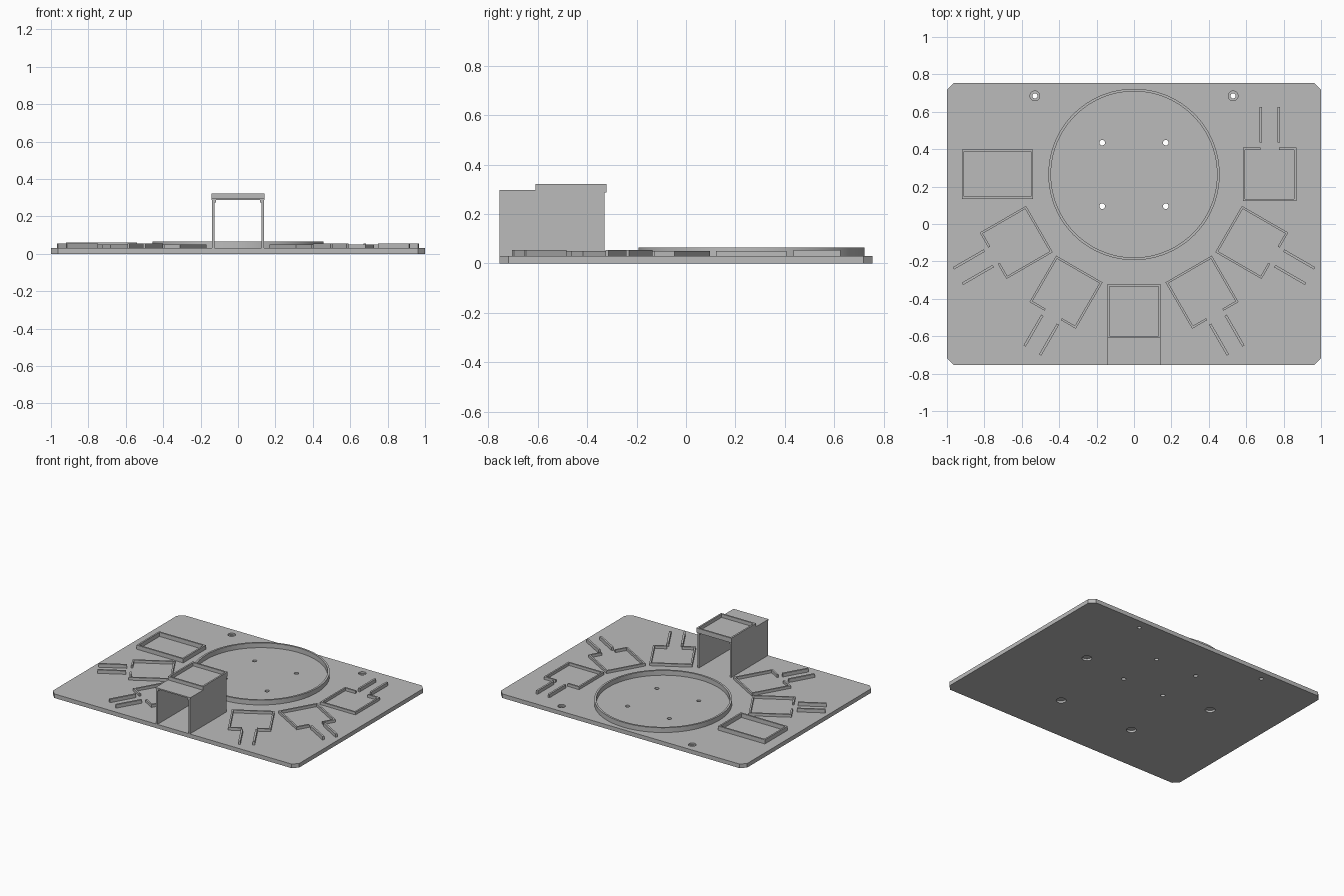
import bpy, bmesh
from math import radians, pi, sin, cos
from mathutils import Matrix, Vector

cube = bpy.data.objects.get("Cube")
if cube:
    bpy.data.objects.remove(cube, do_unlink=True)

grey = bpy.data.materials.new("light grey plastic")
grey.use_nodes = True
grey.diffuse_color = (0.5, 0.5, 0.5, 1)
grey.node_tree.nodes["Principled BSDF"].inputs["Base Color"].default_value = (0.5, 0.5, 0.5, 1)

PLATE_TOP = 0.03
DIAL_Y = 0.265      # centre of the round tray
ORBIT = 0.727       # distance from the tray centre to each bay


def make_object(name, bm):
    bmesh.ops.recalc_face_normals(bm, faces=bm.faces)
    mesh = bpy.data.meshes.new(name)
    bm.to_mesh(mesh)
    bm.free()
    mesh.materials.append(grey)
    ob = bpy.data.objects.new(name, mesh)
    bpy.context.collection.objects.link(ob)
    return ob


def add_box(bm, x0, x1, y0, y1, z0, z1):
    size = Matrix.Diagonal((x1 - x0, y1 - y0, z1 - z0, 1))
    mid = Matrix.Translation(((x0 + x1) / 2, (y0 + y1) / 2, (z0 + z1) / 2))
    bmesh.ops.create_cube(bm, size=1, matrix=mid @ size)


def add_frame(bm, hx, hy, t, z0, z1):
    """Closed rectangular rim centred on the origin."""
    for s in (-1, 1):
        add_box(bm, *sorted((s * hx, s * (hx - t))), -hy, hy, z0, z1)
        add_box(bm, -hx + t, hx - t, *sorted((s * hy, s * (hy - t))), z0, z1)


def add_cylinder(bm, x, y, r, z0, z1):
    bmesh.ops.create_cone(bm, cap_ends=True, segments=32, radius1=r, radius2=r, depth=z1 - z0,
                          matrix=Matrix.Translation((x, y, (z0 + z1) / 2)))


def cut(target, name, holes):
    bm = bmesh.new()
    for hole in holes:
        add_cylinder(bm, *hole)
    cutter = make_object(name, bm)
    cutter.hide_render = True
    mod = target.modifiers.new(name, 'BOOLEAN')
    mod.operation, mod.solver, mod.object = 'DIFFERENCE', 'EXACT', cutter
    bpy.context.view_layer.objects.active = target
    bpy.ops.object.modifier_apply(modifier=name)
    bpy.data.objects.remove(cutter, do_unlink=True)


# Base plate with chamfered corners
bm = bmesh.new()
add_box(bm, -1, 1, -0.755, 0.755, 0, PLATE_TOP)
upright = [e for e in bm.edges if abs(e.verts[0].co.z - e.verts[1].co.z) > 0.01]
bmesh.ops.bevel(bm, geom=upright, offset=0.037, segments=1, affect='EDGES')
plate = make_object("base_plate", bm)

# Through holes, counterbores and blind foot sockets
through = [(sx * 0.17, DIAL_Y + sy * 0.17, 0.015, -0.1, 0.1) for sx in (-1, 1) for sy in (-1, 1)]
through += [(s * 0.53, 0.685, 0.014, -0.1, 0.1) for s in (-1, 1)]
cut(plate, "through_holes", through)
cut(plate, "counterbores", [(s * 0.53, 0.685, 0.026, 0.018, 0.1) for s in (-1, 1)])
cut(plate, "foot_sockets", [(s * x, y, 0.033, -0.1, 0.015)
                            for s in (-1, 1) for x, y in ((0.535, 0.15), (0.305, -0.39))])

# Round tray rim
bm = bmesh.new()
SEG = 96
rings = []
for i in range(SEG):
    a = 2 * pi * i / SEG
    rings.append([bm.verts.new((r * cos(a), DIAL_Y + r * sin(a), z))
                  for r, z in ((0.458, 0.03), (0.458, 0.065), (0.444, 0.065), (0.444, 0.03))])
for i, ring in enumerate(rings):
    after = rings[(i + 1) % SEG]
    for k in range(4):
        n = (k + 1) % 4
        bm.faces.new((ring[k], after[k], after[n], ring[n]))
rim = make_object("round_tray_rim", bm)
bpy.context.view_layer.objects.active = rim
rim.select_set(True)
bpy.ops.object.shade_smooth_by_angle(angle=radians(30))
rim.select_set(False)

# Rectangular holder on the right side
bm = bmesh.new()
add_frame(bm, 0.19, 0.132, 0.012, PLATE_TOP, 0.06)
holder = make_object("rectangular_holder", bm)
holder.location = (-0.73, 0.267, 0)


def sensor_bay(name, centre, turn):
    """Square bay opening towards local -y, with two guide rails beyond it."""
    h, t, top = 0.143, 0.012, 0.05
    bm = bmesh.new()
    add_box(bm, -h, h, h - t, h, PLATE_TOP, top)
    for s in (-1, 1):
        add_box(bm, *sorted((s * h, s * (h - t))), -h, h - t, PLATE_TOP, top)
        add_box(bm, *sorted((s * 0.05, s * (h - t))), -h, -h + t, PLATE_TOP, top)
        add_box(bm, *sorted((s * 0.041, s * 0.055)), -0.36, -0.17, PLATE_TOP, 0.055)
    ob = make_object(name, bm)
    ob.location = centre
    ob.rotation_euler.z = turn


# Bays fanned around the tray, plus one facing backwards on the left
for side, s in (("left", 1), ("right", -1)):
    for place, deg in (("front", 30), ("middle", 60)):
        a = radians(deg) * s
        sensor_bay(f"{side}_{place}_bay",
                   Vector((ORBIT * sin(a), DIAL_Y - ORBIT * cos(a), 0)), a)
sensor_bay("left_back_bay", Vector((0.725, DIAL_Y, 0)), pi)

# Front tunnel: two side walls, a thin roof, and a rimmed tray on top
bm = bmesh.new()
for s in (-1, 1):
    add_box(bm, *sorted((s * 0.125, s * 0.138)), -0.755, -0.33, PLATE_TOP, 0.29)
    add_box(bm, *sorted((s * 0.118, s * 0.125)), -0.755, -0.33, 0.275, 0.29)
make_object("tunnel_walls", bm)

bm = bmesh.new()
add_box(bm, -0.142, 0.142, -0.755, -0.322, 0.288, 0.297)
make_object("tunnel_roof", bm)

bm = bmesh.new()
add_frame(bm, 0.142, 0.144, 0.012, 0.297, 0.322)
top_rim = make_object("tunnel_top_rim", bm)
top_rim.location = (0, -0.466, 0)
